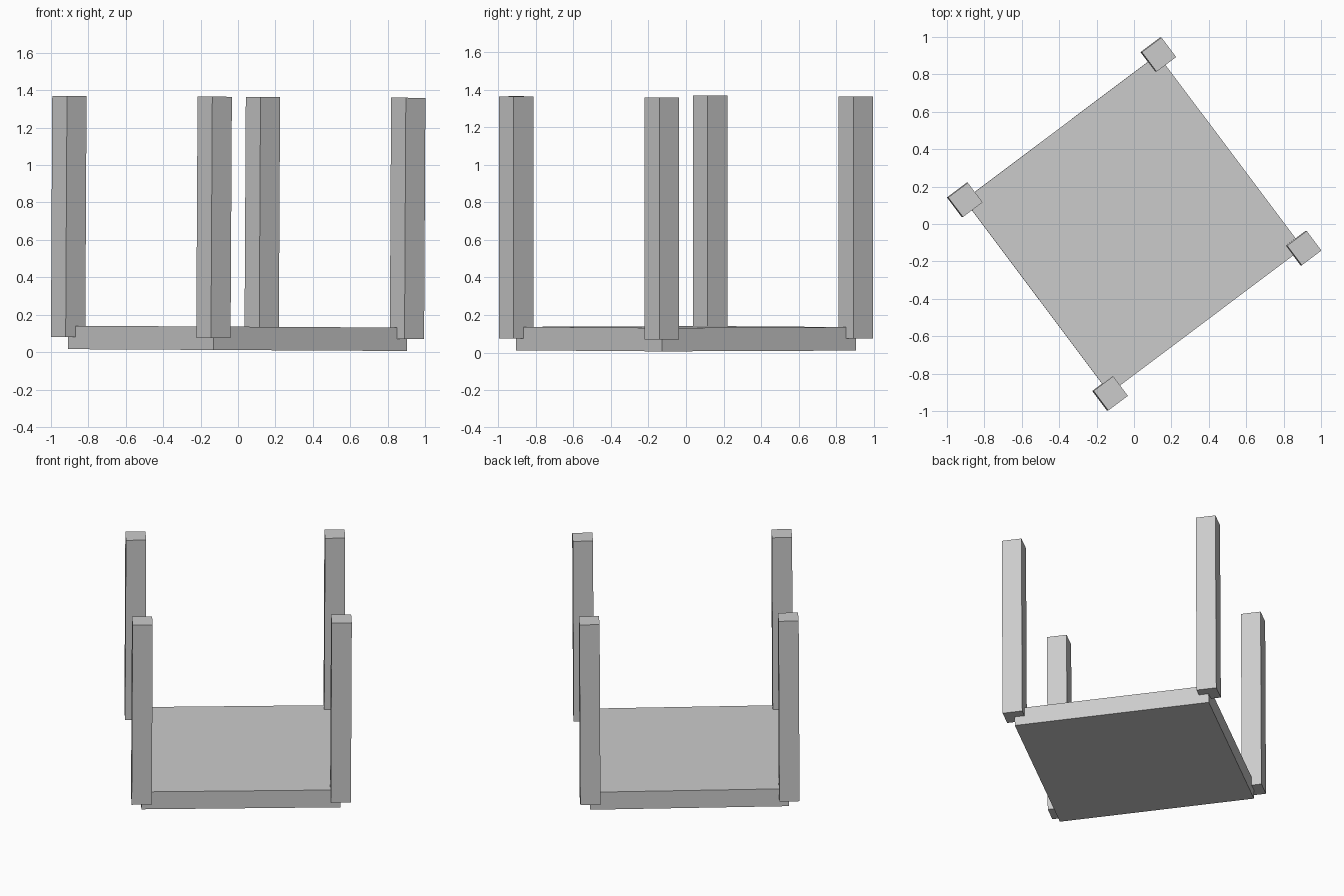
import bpy
from math import radians
from mathutils import Euler, Matrix, Vector

if "Cube" in bpy.data.objects:
    bpy.data.objects.remove(bpy.data.objects["Cube"])

grey = bpy.data.materials.new("light_grey")
grey.diffuse_color = (0.6, 0.6, 0.6, 1)
grey.use_nodes = True
grey.node_tree.nodes["Principled BSDF"].inputs["Base Color"].default_value = grey.diffuse_color

# whole table is turned on the floor and leans very slightly
POSE = Matrix.Rotation(0.0055, 4, 'Y') @ Matrix.Rotation(radians(36.9), 4, 'Z')
HALF = 0.647     # half the side of the square top
LEG = 0.131      # leg thickness


def box(name, size, centre):
    bpy.ops.mesh.primitive_cube_add(size=1)
    ob = bpy.context.object
    ob.name = name
    ob.data.transform(POSE @ Matrix.Translation(centre) @ Matrix.Diagonal((*size, 1)))
    # keep the leaning table centred over the origin
    ob.data.transform(Matrix.Translation((-0.003, 0, 0)))
    ob.data.materials.append(grey)
    return ob


# table top lying upside down
box("table_top", (2 * HALF, 2 * HALF, 0.125), Vector((0, 0, 0.0735)))

# four legs centred on the corners, pointing up
for sx, side in ((-1, "left"), (1, "right")):
    for sy, end in ((-1, "front"), (1, "back")):
        box(f"leg_{end}_{side}", (LEG, LEG, 1.29), Vector((sx * HALF, sy * HALF, 0.72)))
